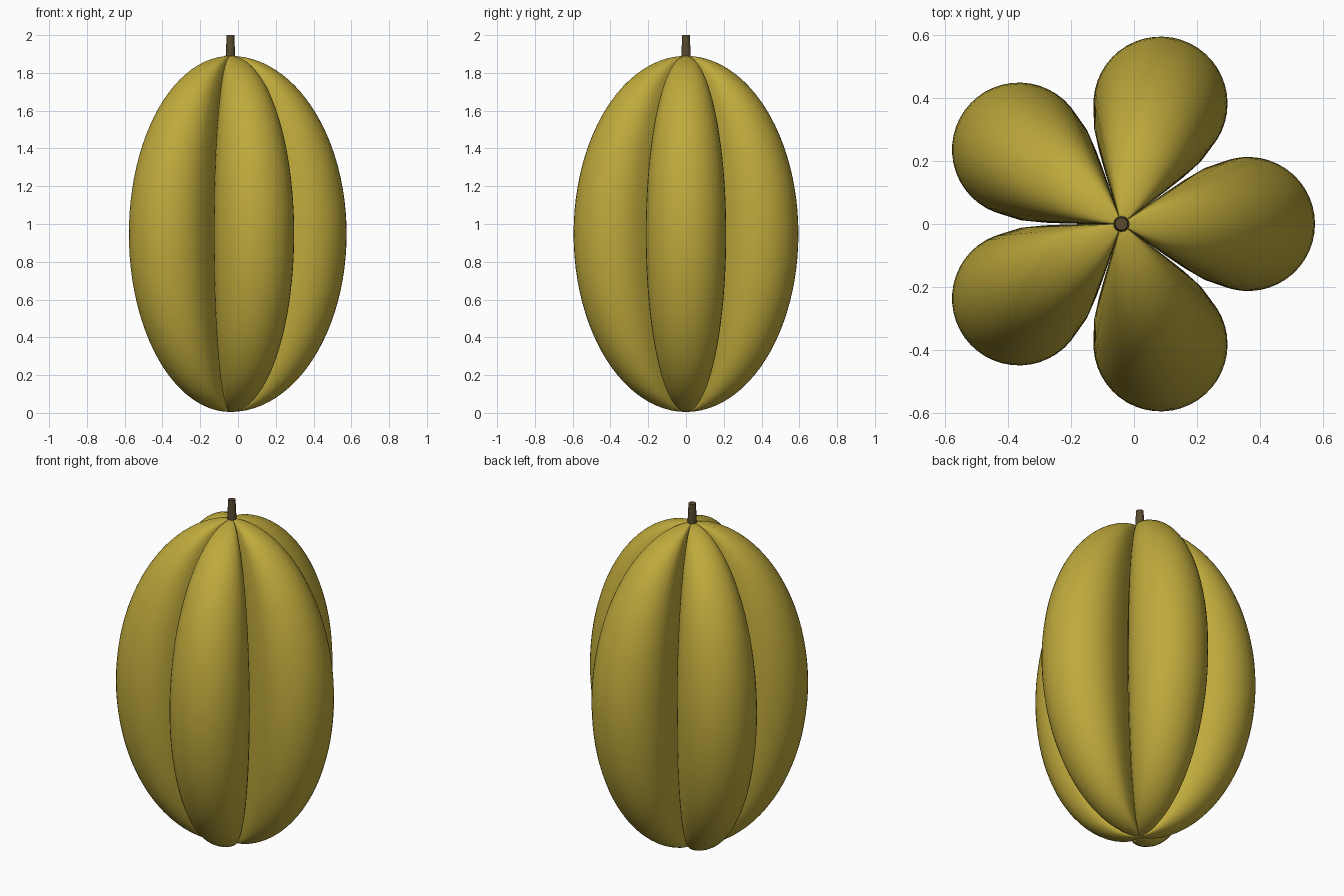
import bpy
import bmesh
from math import sin, cos, pi, radians
from mathutils import Matrix, Vector

cube = bpy.data.objects.get("Cube")
if cube:
    bpy.data.objects.remove(cube)

AXIS_X = -0.04            # the fruit's axis sits slightly off centre
LOBES = 5
BASE_Z, TOP_Z = 0.005, 1.89
LOBE_CENTRE, LOBE_RADIUS = 0.402, 0.213


def material(name, colour):
    mat = bpy.data.materials.new(name)
    mat.use_nodes = True
    mat.diffuse_color = (*colour, 1)
    mat.node_tree.nodes["Principled BSDF"].inputs["Base Color"].default_value = (*colour, 1)
    return mat


def finish(bm, name, mat, angle):
    bmesh.ops.recalc_face_normals(bm, faces=bm.faces)
    mesh = bpy.data.meshes.new(name)
    bm.to_mesh(mesh)
    bm.free()
    mesh.materials.append(mat)
    obj = bpy.data.objects.new(name, mesh)
    bpy.context.collection.objects.link(obj)
    bpy.ops.object.select_all(action='DESELECT')
    obj.select_set(True)
    bpy.context.view_layer.objects.active = obj
    bpy.ops.object.shade_smooth_by_angle(angle=radians(angle))
    return obj


def star_section():
    """Closed outline of five teardrop lobes that meet in deep grooves."""
    arc = [radians(a) for a in range(0, 113, 8)]
    half = [Vector((LOBE_CENTRE + LOBE_RADIUS * cos(a), LOBE_RADIUS * sin(a))) for a in arc]
    half += [Vector((0.265, 0.178)), Vector((0.2, 0.14)), Vector((0.14, 0.1))]
    groove = Vector((0.1 * cos(pi / LOBES), 0.1 * sin(pi / LOBES)))
    mirrored = [Vector((p.x, -p.y)) for p in reversed(half[1:])]
    lobe = mirrored + half + [groove]
    return [Matrix.Rotation(2 * pi * k / LOBES, 2) @ p for k in range(LOBES) for p in lobe]


# Fruit body: the star section scaled along an elliptical profile
bm = bmesh.new()
section = star_section()
mid, height = (BASE_Z + TOP_Z) / 2, (TOP_Z - BASE_Z) / 2
STEPS = 48
rings = []
for i in range(1, STEPS):
    a = pi * i / STEPS
    z, s = mid - height * cos(a), sin(a)
    rings.append([bm.verts.new((AXIS_X + p.x * s, p.y * s, z)) for p in section])
count = len(section)
for low, high in zip(rings, rings[1:]):
    for j in range(count):
        k = (j + 1) % count
        bm.faces.new((low[j], low[k], high[k], high[j]))
for ring, z in ((rings[0], BASE_Z), (rings[-1], TOP_Z)):
    pole = bm.verts.new((AXIS_X, 0, z))
    for j in range(count):
        bm.faces.new((ring[j], ring[(j + 1) % count], pole))
finish(bm, "fruit_body", material("fruit yellow", (0.52, 0.40, 0.045)), 50)

# Stem: short tapered stalk
bm = bmesh.new()
bmesh.ops.create_cone(bm, cap_ends=True, segments=16, radius1=0.026, radius2=0.02,
                      depth=0.13, matrix=Matrix.Translation((AXIS_X, 0, 1.935)))
finish(bm, "stem", material("stem brown", (0.095, 0.07, 0.03)), 40)
